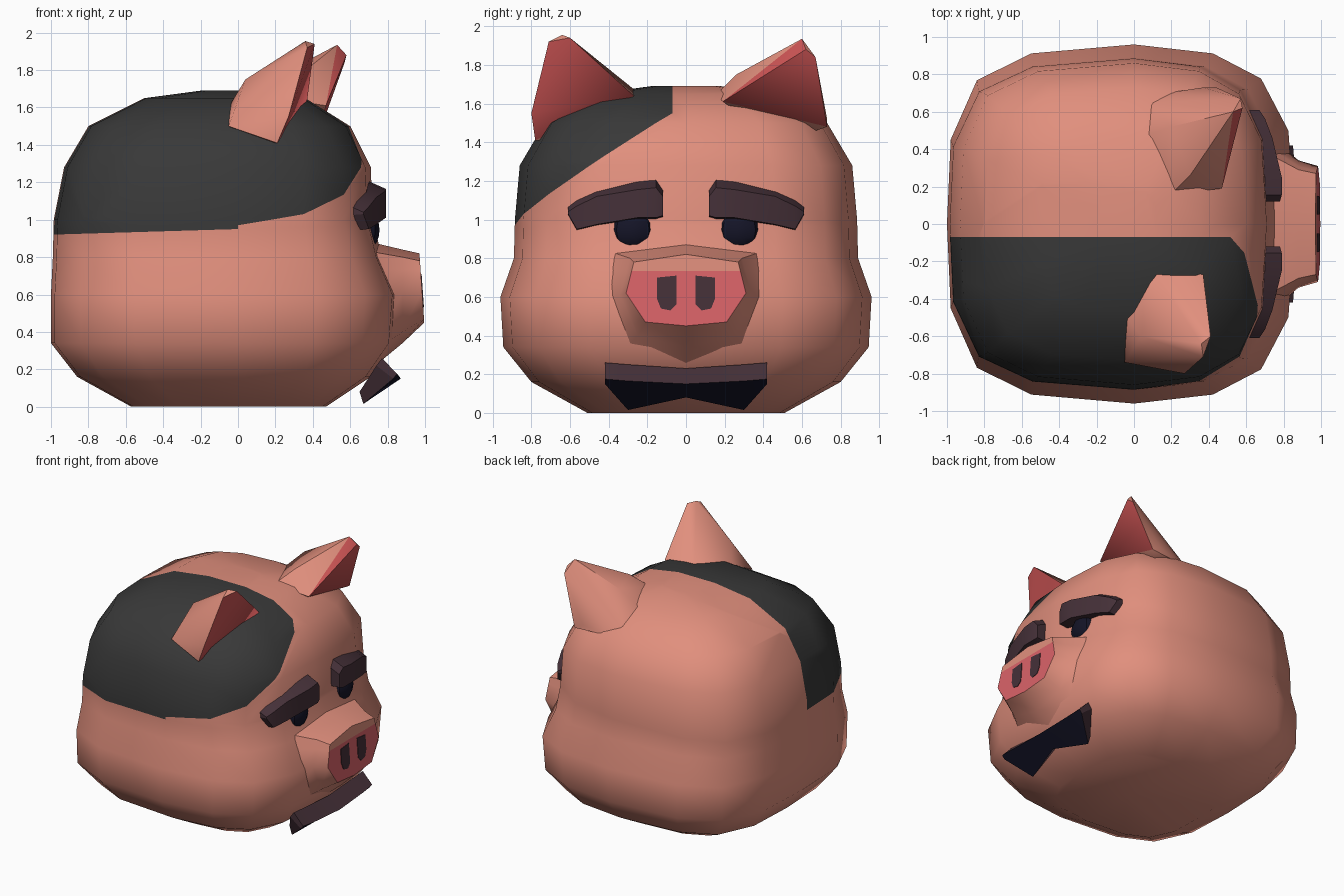
import bpy, bmesh, math
from mathutils import Vector

if "Cube" in bpy.data.objects:
    bpy.data.objects.remove(bpy.data.objects["Cube"])


def material(name, r, g, b):
    m = bpy.data.materials.new(name)
    m.diffuse_color = (r, g, b, 1)
    m.use_nodes = True
    m.node_tree.nodes["Principled BSDF"].inputs["Base Color"].default_value = m.diffuse_color
    return m


SKIN = material("skin", 0.75, 0.275, 0.205)
BLACK = material("black patch", 0.04, 0.04, 0.04)
EAR_RED = material("inner ear red", 0.61, 0.09, 0.09)
PINK = material("snout pink", 0.70, 0.125, 0.14)
PLUM = material("dark plum", 0.06, 0.03, 0.04)
NAVY = material("navy", 0.007, 0.007, 0.02)


def finish(bm, name, mats, angle, rule=None):
    bmesh.ops.recalc_face_normals(bm, faces=bm.faces)
    bm.normal_update()
    if rule:
        for f in bm.faces:
            f.material_index = rule(f)
    me = bpy.data.meshes.new(name)
    bm.to_mesh(me)
    bm.free()
    ob = bpy.data.objects.new(name, me)
    bpy.context.collection.objects.link(ob)
    for m in mats:
        me.materials.append(m)
    bpy.ops.object.select_all(action='DESELECT')
    ob.select_set(True)
    bpy.context.view_layer.objects.active = ob
    bpy.ops.object.shade_smooth_by_angle(angle=math.radians(angle))
    return ob


def loft(rings):
    bm = bmesh.new()
    vs = [[bm.verts.new(p) for p in r] for r in rings]
    n = len(vs[0])
    for a, b in zip(vs, vs[1:]):
        for i in range(n):
            j = (i + 1) % n
            bm.faces.new((a[i], a[j], b[j], b[i]))
    bm.faces.new(vs[0])
    bm.faces.new(vs[-1])
    return bm


def cut(bm, co, no):
    bmesh.ops.bisect_plane(bm, geom=bm.verts[:] + bm.edges[:] + bm.faces[:],
                           dist=1e-5, plane_co=co, plane_no=no)


def mirror_ring(half):
    # half runs from the centre line round to the centre line
    return half + [(-a, b) for a, b in half[-2:0:-1]]


# Head: sixteen-sided rounded-box rings stacked by height
section = mirror_ring([(0, -1), (0.47, -0.98), (0.80, -0.84), (0.95, -0.55), (1, 0),
                       (0.95, 0.49), (0.81, 0.79), (0.52, 0.96), (0, 1)])
profile = [  # z, back x, front x, half width
    (0, 0.57, 0.47, 0.51), (0.16, 0.86, 0.71, 0.80), (0.34, 1.0, 0.84, 0.945),
    (0.6, 1.0, 0.86, 0.96), (0.80, 0.99, 0.77, 0.89), (1.0, 0.985, 0.72, 0.885),
    (1.28, 0.93, 0.71, 0.86), (1.5, 0.80, 0.60, 0.73), (1.65, 0.50, 0.36, 0.47),
    (1.69, 0.20, 0.12, 0.18)]
head = loft([[(x * (xf if x > 0 else xb), y * w, z) for y, x in section]
             for z, xb, xf, w in profile])

# Black patch over one side of the head, bounded by planes
patch = [(Vector((0, -0.07, 0)), Vector((0, -1, 0))),
         (Vector((0, 0, 0.95)), Vector((-0.03, 0, 1))),
         (Vector((0, 0, 0)), Vector((-1, 0, 0))),
         (Vector((0, 0, 1.555)), Vector((-0.08, -0.66, 1)))]
for co, no in patch:
    cut(head, co, no)


def in_patch(f):
    c = f.calc_center_median()
    side, low, back, diag = [(c - co).dot(no) > 0 for co, no in patch]
    return int(side and low and (back or diag))


finish(head, "head", [SKIN, BLACK], 180, in_patch)


# Snout: three tapering rings with a sloping front face
def front_x(z):
    return 0.97 + (0.82 - z) * 0.07


snout_back = mirror_ring([(0, 0.88), (0.38, 0.83), (0.48, 0.58), (0.36, 0.28), (0, 0.20)])
snout_mid = mirror_ring([(0, 0.84), (0.29, 0.80), (0.34, 0.61), (0.25, 0.40), (0, 0.34)])
snout_tip = mirror_ring([(0, 0.82), (0.27, 0.78), (0.31, 0.62), (0.21, 0.47), (0, 0.45)])
snout = loft([[(0.71, y, z) for y, z in snout_back],
              [(0.88, y, z) for y, z in snout_mid],
              [(front_x(z), y, z) for y, z in snout_tip]])
cut(snout, (0, 0, 0.735), (0, 0, 1))
finish(snout, "snout", [SKIN, PINK], 50,
       lambda f: int(f.normal.x > 0.9 and f.calc_center_median().x > 0.96
                     and f.calc_center_median().z < 0.735))

# Nostrils: thin plates on the snout
nostril = [(0.05, 0.71), (0.15, 0.70), (0.15, 0.59), (0.13, 0.54), (0.08, 0.53), (0.05, 0.56)]
for s, side in ((-1, "right"), (1, "left")):
    finish(loft([[(front_x(z) + d, s * y, z) for y, z in nostril] for d in (-0.002, 0.004)]),
           side + "_nostril", [PLUM], 30)

# Eyes and brows
brow = [(0.12, 1.16, 1.01, 0.78), (0.155, 1.205, 1.0, 0.79), (0.25, 1.195, 1.0, 0.79),
        (0.46, 1.16, 0.965, 0.74), (0.565, 1.11, 0.94, 0.70), (0.61, 1.08, 1.02, 0.67)]
for s, side in ((-1, "right"), (1, "left")):
    eye = bmesh.new()
    bmesh.ops.create_uvsphere(eye, u_segments=10, v_segments=8, radius=1)
    for v in eye.verts:
        v.co = (0.695 + v.co.x * 0.065, s * 0.275 + v.co.y * 0.105, 0.945 + v.co.z * 0.1)
    finish(eye, side + "_eye", [NAVY], 30)
    finish(loft([[(x - 0.12, s * y, zb), (x - 0.09, s * y, zt),
                  (x, s * y, zt - 0.04), (x, s * y, zb + 0.01)] for y, zt, zb, x in brow]),
           side + "_brow", [PLUM], 25)

# Bow under the chin: plum top strip, navy underside
ends = [(0.77, 0.26), (0.85, 0.175), (0.83, 0.15), (0.74, 0.22)]
wing = [(0.77, 0.25), (0.86, 0.165), (0.67, 0.015), (0.65, 0.08)]
knot = [(0.77, 0.23), (0.87, 0.15), (0.74, 0.08), (0.69, 0.13)]
bow = loft([[(x, y, z) for x, z in sec] for y, sec in
            ((-0.42, ends), (-0.30, wing), (0, knot), (0.30, wing), (0.42, ends))])
finish(bow, "chin_bow", [PLUM, NAVY], 25,
       lambda f: int(f.normal.z < -0.1 and f.normal.x > 0))

# Ears: faceted cones with a red front
ears = {
    "right_ear": [(0.37, -0.27, 1.64), (0.21, -0.78, 1.41), (0.27, -0.80, 1.55),
                  (0.41, -0.60, 1.94), (0.36, -0.64, 1.955), (0.37, -0.71, 1.92),
                  (-0.05, -0.74, 1.50), (-0.04, -0.50, 1.62), (0.10, -0.24, 1.65),
                  (0.04, -0.60, 1.75), (0.1, -0.5, 1.4)],
    "left_ear": [(0.47, 0.19, 1.61), (0.44, 0.73, 1.48), (0.58, 0.62, 1.88),
                 (0.53, 0.60, 1.935), (0.57, 0.67, 1.84), (0.20, 0.16, 1.65),
                 (0.06, 0.47, 1.62), (0.08, 0.65, 1.52), (0.17, 0.70, 1.48),
                 (0.37, 0.73, 1.52), (0.30, 0.26, 1.75), (0.20, 0.52, 1.76),
                 (0.2, 0.5, 1.4)]}
for name, pts in ears.items():
    bm = bmesh.new()
    for p in pts:
        bm.verts.new(p)
    res = bmesh.ops.convex_hull(bm, input=bm.verts[:])
    loose = [v for v in bm.verts if not v.link_faces]
    bmesh.ops.delete(bm, geom=loose, context='VERTS')
    finish(bm, name, [SKIN, EAR_RED], 45, lambda f: int(f.normal.x > 0.7))
